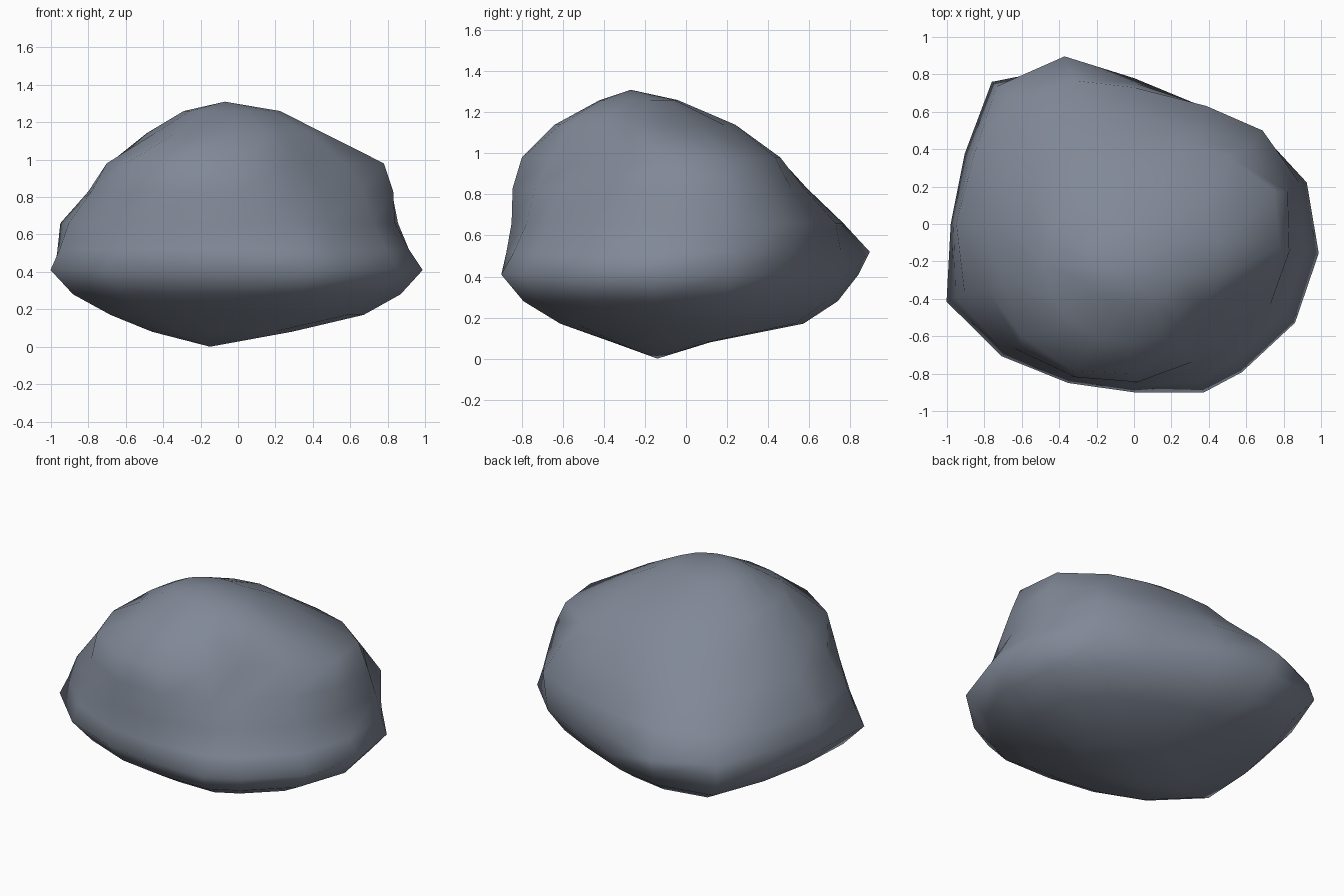
import bpy, bmesh, math

if "Cube" in bpy.data.objects:
    bpy.data.objects.remove(bpy.data.objects["Cube"])

# Stone colour
stone = bpy.data.materials.new("slate grey stone")
stone.diffuse_color = (0.22, 0.25, 0.31, 1)
stone.use_nodes = True
stone.node_tree.nodes["Principled BSDF"].inputs["Base Color"].default_value = stone.diffuse_color

# Three measured outlines (radii counter-clockwise from about +x)
waist = [1.0, .95, .82, .73, .78, .91, 1.075, .98, .98, 1.085, 1, .92, .90, .975, .98, 1.01]
belly = [.85, .88, .85, .74, .73, .83, .93, .93, .95, .98, .93, .88, .85, .84, .83, .85]
shoulder = [.79, .77, .62, .51, .46, .49, .55, .61, .69, .76, .85, .85, .80, .71, .63, .67]
SIDES = len(waist)


def angle(i):
    # The right side's corners sit a little clockwise of even spacing
    lean = math.radians(9) if i < 4 or i > 13 else 0
    return math.tau * i / SIDES - lean


def scaled(outline, s):
    return [r * s for r in outline]


def mix(a, b, t):
    return [p + (q - p) * t for p, q in zip(a, b)]


def ellipse(rx, ry):
    return [rx * ry / math.hypot(ry * math.cos(angle(i)), rx * math.sin(angle(i)))
            for i in range(SIDES)]


# Ledge above the waist, with the jutting corner at the back
ledge = mix(waist, belly, 0.5)
ledge[5] = 0.97
ledge[6] = 1.04

# Cross-sections from foot to crown: height, centre x, centre y, radii
sections = [
    (0.08, -0.08, -0.12, ellipse(0.38, 0.24)),
    (0.17, 0, 0, scaled(waist, 0.68)),
    (0.28, 0, 0, scaled(waist, 0.88)),
    (0.41, 0, 0, waist),
    (0.52, 0, 0, ledge),
    (0.66, 0, 0, belly),
    (0.83, 0.02, -0.02, mix(belly, shoulder, 0.5)),
    (0.98, 0, 0, shoulder),
    (1.14, -0.01, -0.2, ellipse(0.48, 0.44)),
    (1.26, -0.03, -0.23, ellipse(0.26, 0.19)),
]

# Loft the rings and close them with a fan at the foot and the peak
bm = bmesh.new()
rings = [[bm.verts.new((cx + r * math.cos(angle(i)), cy + r * math.sin(angle(i)), z))
          for i, r in enumerate(radii)] for z, cx, cy, radii in sections]
foot = bm.verts.new((-0.15, -0.14, 0))
peak = bm.verts.new((-0.07, -0.27, 1.31))
for i in range(SIDES):
    j = (i + 1) % SIDES
    for low, high in zip(rings, rings[1:]):
        bm.faces.new((low[i], low[j], high[j], high[i]))
    bm.faces.new((foot, rings[0][j], rings[0][i]))
    bm.faces.new((peak, rings[-1][i], rings[-1][j]))
bmesh.ops.recalc_face_normals(bm, faces=bm.faces)
for f in bm.faces:
    f.smooth = True

mesh = bpy.data.meshes.new("boulder")
bm.to_mesh(mesh)
bm.free()
mesh.materials.append(stone)
boulder = bpy.data.objects.new("boulder", mesh)
bpy.context.collection.objects.link(boulder)
